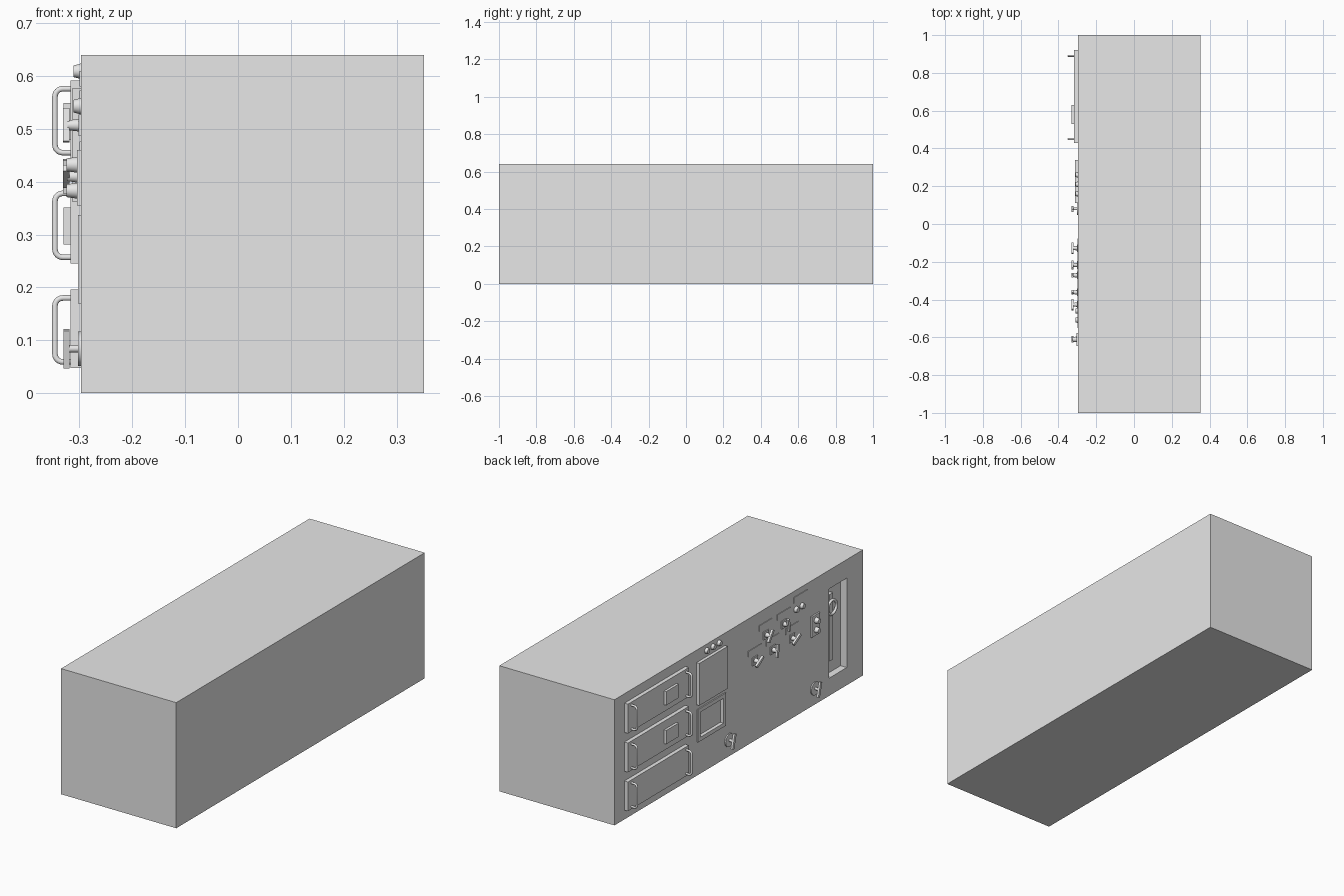
import bpy, math
from mathutils import Vector, Matrix

old = bpy.data.objects.get("Cube")
if old:
    bpy.data.objects.remove(old, do_unlink=True)

grey = bpy.data.materials.new("plain_grey")
grey.use_nodes = True
GREY = (0.8, 0.8, 0.8, 1)
grey.diffuse_color = GREY
grey.node_tree.nodes["Principled BSDF"].inputs["Base Color"].default_value = GREY

FACE = -0.297  # control panel plane; depth d is measured outward from it


def finish(name, smooth=False):
    ob = bpy.context.object
    ob.name = name
    ob.data.materials.clear()
    ob.data.materials.append(grey)
    if smooth:
        bpy.ops.object.shade_smooth_by_angle(angle=math.radians(40))
    return ob


def block(name, y, z, d, turn=0):
    """Box spanning y, z and outward depth d, turned about the panel normal."""
    spans = [(FACE - d[1], FACE - d[0]), y, z]
    bpy.ops.mesh.primitive_cube_add(size=1, location=[(a + b) / 2 for a, b in spans])
    ob = bpy.context.object
    size = Matrix.Diagonal([b - a for a, b in spans] + [1])
    ob.data.transform(Matrix.Rotation(math.radians(turn), 4, "X") @ size)
    return finish(name)


def knob(name, y, z, r, d, tip=None):
    """Round part pointing out of the panel, optionally tapered."""
    bpy.ops.mesh.primitive_cone_add(vertices=24, radius1=r, radius2=tip or r, depth=d[1] - d[0],
                                    location=(FACE - sum(d) / 2, y, z))
    bpy.context.object.data.transform(Matrix.Rotation(-math.pi / 2, 4, "Y"))
    return finish(name, True)


def cut(target, y, z, d):
    cutter = block("cutter", y, z, d)
    bpy.context.view_layer.objects.active = target
    mod = target.modifiers.new("opening", "BOOLEAN")
    mod.operation, mod.object, mod.solver = "DIFFERENCE", cutter, "EXACT"
    bpy.ops.object.modifier_apply(modifier=mod.name)
    bpy.data.objects.remove(cutter, do_unlink=True)


def handle(name, y, low, high, out=0.0495, r=0.015):
    """Bent tube with two rounded corners."""
    pts = [Vector((FACE - 0.015, y, low))]
    for cz, start in ((low + r, -90), (high - r, 0)):
        for i in range(7):
            a = math.radians(start + 15 * i)
            pts.append(Vector((FACE - out + r - r * math.cos(a), y, cz + r * math.sin(a))))
    pts.append(Vector((FACE - 0.015, y, high)))
    curve = bpy.data.curves.new(name, "CURVE")
    curve.dimensions = "3D"
    curve.bevel_depth, curve.bevel_resolution = 0.0055, 3
    spline = curve.splines.new("POLY")
    spline.points.add(len(pts) - 1)
    for p, co in zip(spline.points, pts):
        p.co = (*co, 1)
    ob = bpy.data.objects.new(name, curve)
    bpy.context.collection.objects.link(ob)
    bpy.ops.object.select_all(action="DESELECT")
    ob.select_set(True)
    bpy.context.view_layer.objects.active = ob
    bpy.ops.object.convert(target="MESH")
    finish(name, True)


# Cabinet with a tall recess and a sunken screen
cabinet = block("cabinet", (-1, 1), (0, 0.64), (-0.649, 0))
cut(cabinet, (-0.87, -0.727), (0.09, 0.545), (-0.035, 0.02))
cut(cabinet, (0.13, 0.315), (0.19, 0.317), (-0.012, 0.02))

# Drawers with pairs of handles; the upper two carry a plate
for i, low in enumerate((0.047, 0.245, 0.443)):
    block(f"drawer_{i}", (0.43, 0.92), (low, low + 0.149), (-0.001, 0.02))
    for side, y in (("front", 0.45), ("back", 0.89)):
        handle(f"drawer_handle_{side}_{i}", y, low + 0.012, low + 0.133)
    if i:
        block(f"drawer_plate_{i}", (0.53, 0.63), (low + 0.036, low + 0.106), (0.019, 0.033))

# Cover panel, screen frame and the row of lamps above
block("cover_panel", (0.11, 0.34), (0.362, 0.577), (-0.001, 0.016))
frame = block("screen_frame", (0.11, 0.335), (0.17, 0.337), (0, 0.006))
cut(frame, (0.13, 0.315), (0.19, 0.317), (-0.02, 0.02))
for i in range(3):
    knob(f"lamp_{i}", 0.26 - 0.05 * i, 0.609, 0.015, (-0.001, 0.014), 0.011)

# Rotary switches, each under a label plate
switches = [(-0.217, 0.507, 35), (-0.362, 0.507, -10), (-0.128, 0.41, 60),
            (-0.272, 0.41, 10), (-0.427, 0.41, 60)]
for i, (y, z, turn) in enumerate(switches):
    block(f"switch_base_{i}", (y - 0.02, y + 0.02), (z - 0.02, z + 0.02), (-0.001, 0.005))
    knob(f"switch_stem_{i}", y, z, 0.012, (0.004, 0.026), 0.009)
    block(f"switch_grip_{i}", (y - 0.007, y + 0.007), (z - 0.032, z + 0.032), (0.022, 0.034), turn)
    block(f"switch_label_{i}", (y - 0.052, y + 0.052), (z + 0.036, z + 0.066), (-0.001, 0.003))

# Push buttons with their label
block("button_label", (-0.55, -0.44), (0.58, 0.61), (-0.001, 0.003))
for i, y in enumerate((-0.46, -0.508)):
    knob(f"push_button_{i}", y, 0.543, 0.016, (-0.001, 0.014), 0.012)

# Indicator plate with two knobs
block("indicator_plate", (-0.645, -0.578), (0.355, 0.46), (-0.001, 0.008))
for i, z in enumerate((0.383, 0.432)):
    knob(f"indicator_knob_{i}", -0.611, z, 0.015, (0.007, 0.028), 0.012)

# Latches near the bottom edge
for i, y in enumerate((0.08, -0.61)):
    knob(f"latch_base_{i}", y, 0.084, 0.033, (-0.001, 0.006))
    knob(f"latch_stem_{i}", y, 0.084, 0.007, (0.005, 0.024))
    block(f"latch_blade_{i}", (y - 0.007, y + 0.007), (0.047, 0.121), (0.022, 0.033), 15)

# Gauge bar and wheel inside the recess
block("recess_bar", (-0.785, -0.755), (0.16, 0.5), (-0.036, -0.018))
bpy.ops.mesh.primitive_torus_add(location=(FACE + 0.016, -0.775, 0.43), rotation=(0, math.pi / 2, 0),
                                 major_radius=0.035, minor_radius=0.007,
                                 major_segments=32, minor_segments=10)
finish("recess_wheel", True)
